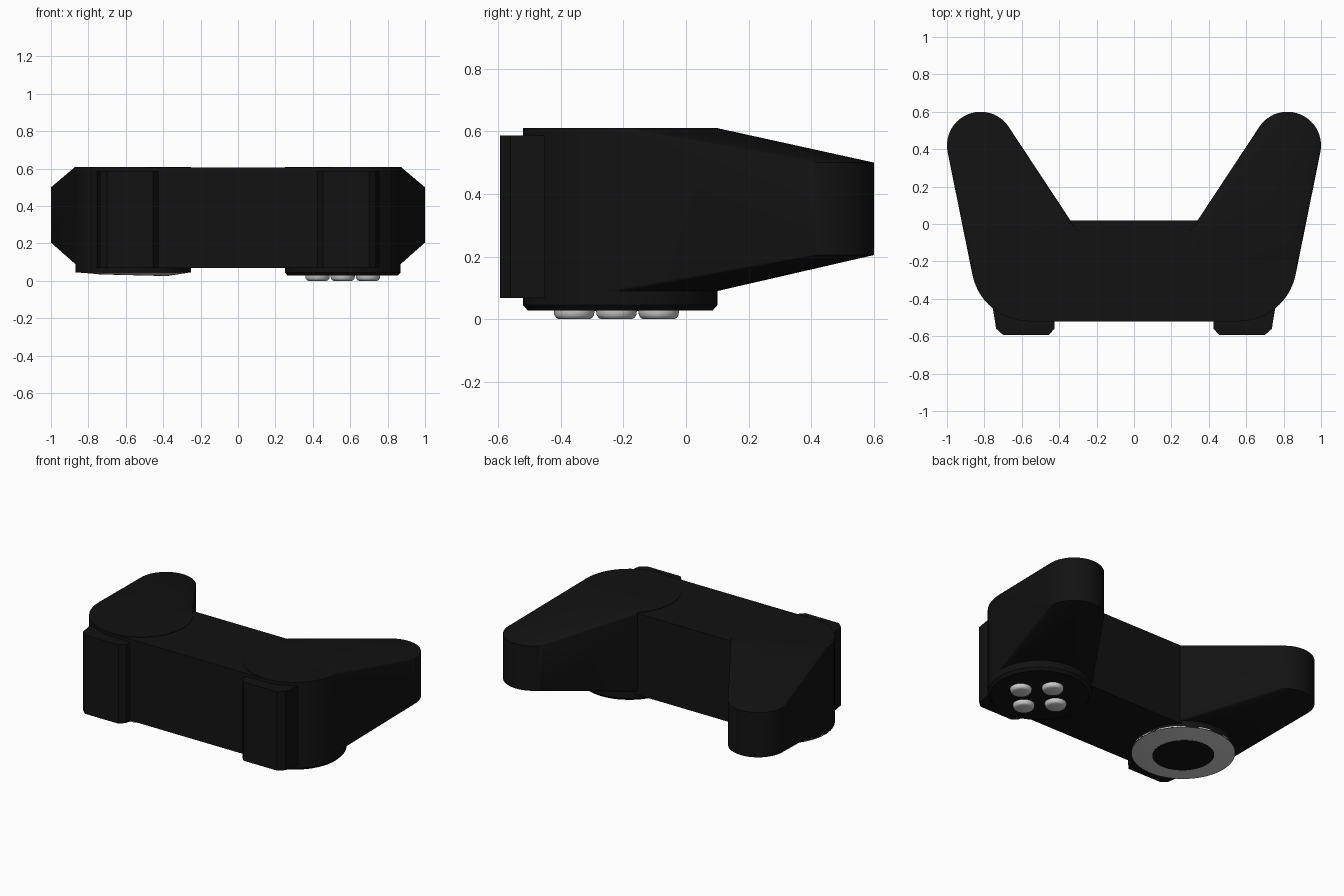
import bpy, bmesh
from math import cos, sin, pi, radians

if "Cube" in bpy.data.objects:
    bpy.data.objects.remove(bpy.data.objects["Cube"])

black = bpy.data.materials.new("black_plastic")
black.diffuse_color = (0.006, 0.006, 0.006, 1)
black.use_nodes = True
black.node_tree.nodes["Principled BSDF"].inputs["Base Color"].default_value = black.diffuse_color


def circle(x, y, z, r, n=64):
    return [(x + r * cos(2 * pi * i / n), y + r * sin(2 * pi * i / n), z) for i in range(n)]


def finish(name, bm, mat=black, bevel=0, angle=30):
    bmesh.ops.recalc_face_normals(bm, faces=bm.faces)
    me = bpy.data.meshes.new(name)
    bm.to_mesh(me)
    bm.free()
    ob = bpy.data.objects.new(name, me)
    bpy.context.collection.objects.link(ob)
    if mat:
        me.materials.append(mat)
    if bevel:
        b = ob.modifiers.new("bevel", 'BEVEL')
        b.width, b.segments = bevel, 2
    bpy.ops.object.select_all(action='DESELECT')
    ob.select_set(True)
    bpy.context.view_layer.objects.active = ob
    bpy.ops.object.shade_smooth_by_angle(angle=radians(angle))
    return ob


def loft(name, rings, **kw):
    """Skin a stack of equal-sized rings and cap both ends."""
    bm = bmesh.new()
    loops = [[bm.verts.new(p) for p in ring] for ring in rings]
    n = len(loops[0])
    for a, b in zip(loops, loops[1:]):
        for i in range(n):
            j = (i + 1) % n
            bm.faces.new((a[i], a[j], b[j], b[i]))
    bm.faces.new(loops[0])
    bm.faces.new(loops[-1])
    return finish(name, bm, **kw)


def lathe(name, x, y, profile, **kw):
    return loft(name, [circle(x, y, z, r) for r, z in profile], **kw)


PX, PY, PR = 0.56, -0.21, 0.31

# Central body
rect = [(-PX, -0.52), (PX, -0.52), (PX, 0.02), (-PX, 0.02)]
loft("body", [[(x, y, z) for x, y in rect] for z in (0.07, 0.607)])

for s, side in ((-1, "left"), (1, "right")):
    # Tapered grip: hull between the wide pod and the narrow tip
    bm = bmesh.new()
    for p in (circle(s * PX, PY, 0.09, PR) + circle(s * PX, PY, 0.61, PR)
              + circle(s * 0.82, 0.42, 0.205, 0.18) + circle(s * 0.82, 0.42, 0.5, 0.18)):
        bm.verts.new(p)
    bmesh.ops.convex_hull(bm, input=bm.verts)
    finish(side + "_grip", bm)

    # Shoulder button
    prof = [(0.42, -0.40), (0.425, -0.56), (0.455, -0.593), (0.70, -0.593),
            (0.737, -0.56), (0.755, -0.45), (0.74, -0.40)]
    loft(side + "_shoulder", [[(s * x, y, z) for x, y in prof] for z in (0.068, 0.587)])

# Round pods on the face
lathe("right_pod", PX, PY, [(0.295, 0.028), (PR, 0.045), (PR, 0.2)])
lathe("left_pod", -PX, PY, [(PR, 0.046), (PR, 0.2)])

# Direction pad: grey tapered ring with a black centre
bm_rings = [circle(-PX, PY, 0.055, PR), circle(-PX, PY, 0.046, PR)]
tilted = [(x + 0.0, y, 0.031 - 0.025 * (x + PX)) for x, y, z in circle(-PX, PY, 0, 0.185)]
loft("direction_ring", bm_rings + [tilted], mat=None)
loft("direction_centre", [[(x, y, z + d) for x, y, z in tilted] for d in (0.01, -0.001)])

# Four face buttons in a diamond
d = 0.135
for i, (dx, dy) in enumerate(((d, 0), (-d, 0), (0, d), (0, -d))):
    lathe("face_button_%d" % (i + 1), PX + dx, -0.222 + dy,
          [(0.048, 0), (0.057, 0.004), (0.063, 0.013), (0.065, 0.024), (0.065, 0.05)], mat=None, angle=50)
